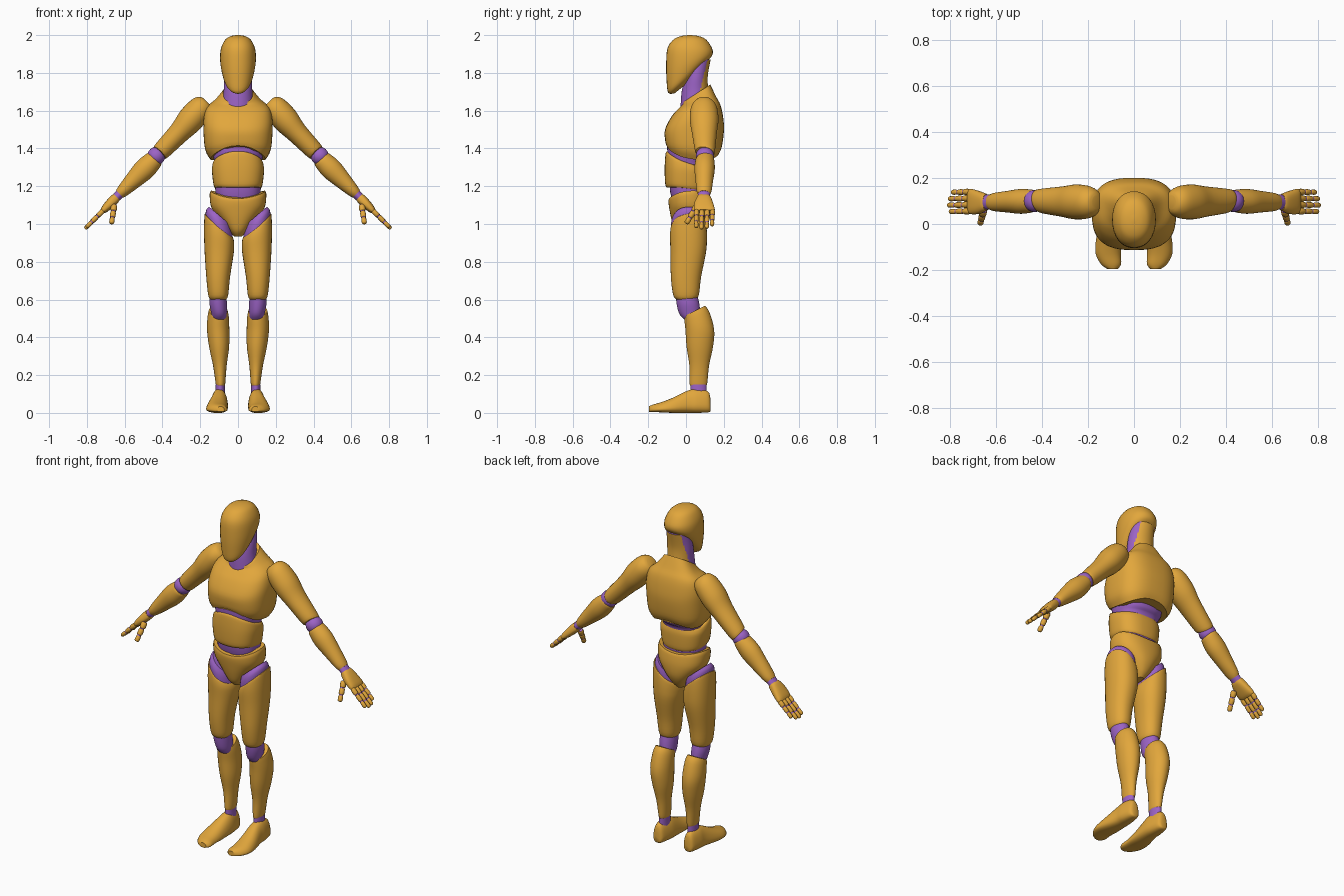
import bpy, bmesh, math
from mathutils import Vector, Matrix

cube = bpy.data.objects.get("Cube")
if cube:
    bpy.data.objects.remove(cube, do_unlink=True)


def material(name, rgb):
    mat = bpy.data.materials.new(name)
    mat.use_nodes = True
    mat.diffuse_color = (*rgb, 1)
    shader = mat.node_tree.nodes["Principled BSDF"]
    shader.inputs["Base Color"].default_value = mat.diffuse_color
    return mat


SHELL = material("amber shell", (.76, .385, .045))
JOINT = material("violet joint", (.33, .125, .56))
PARTS = []


def ring(height, width, depth=None, y=0, tilt=0, arch=0, lean=0, x=0):
    """Cross-section: half width and depth, centre, slope along y, droop of the sides, slope along x."""
    return Vector((height, width, depth or width, y, tilt, arch, lean, x))


def interpolate(rings, steps):
    """Catmull-Rom curve through the cross-sections."""
    padded = [rings[0], *rings, rings[-1]]
    result = []
    for before, start, end, after in zip(padded, padded[1:], padded[2:], padded[3:]):
        for k in range(steps):
            t = k / steps
            slope_a, slope_b = (end - before) / 2, (after - start) / 2
            gap = end - start
            result.append(start + slope_a * t + (gap * 3 - slope_a * 2 - slope_b) * t ** 2
                          + (slope_a + slope_b - gap * 2) * t ** 3)
    return result + [rings[-1]]


def superellipse(wave, power):
    return math.copysign(abs(wave) ** (2 / power), wave)


def loft(name, mat, rings, frame=Matrix.Identity(4), side=1, power=2, sides=32, steps=4, taper=0):
    """Skin a row of cross-sections; taper narrows the top half of each one."""
    bm = bmesh.new()
    loops = []
    for height, width, depth, y, tilt, arch, lean, x in interpolate(rings, steps):
        loop = []
        for i in range(sides):
            angle = math.tau * i / sides
            u = superellipse(math.cos(angle), power)
            v = superellipse(math.sin(angle), power)
            point = frame @ Vector((x + width * u * (1 - taper * (1 + v)), y + depth * v,
                                    height + lean * width * u + tilt * depth * v - arch * u * u))
            point.x *= side
            loop.append(bm.verts.new(point))
        loops.append(loop)
    for low, high in zip(loops, loops[1:]):
        for i in range(sides):
            bm.faces.new((low[i - 1], low[i], high[i], high[i - 1]))
    bm.faces.new(loops[0])
    bm.faces.new(loops[-1])
    bmesh.ops.recalc_face_normals(bm, faces=bm.faces)
    mesh = bpy.data.meshes.new(name)
    bm.to_mesh(mesh)
    bm.free()
    mesh.materials.append(mat)
    part = bpy.data.objects.new(name, mesh)
    bpy.context.collection.objects.link(part)
    PARTS.append(part)
    return part


def limb_frame(start, end):
    """Local z runs from start to end, local y stays near world y."""
    z = (end - start).normalized()
    x = Vector((0, 1, 0)).cross(z).normalized()
    rotation = Matrix((x, z.cross(x), z)).transposed().to_4x4()
    return Matrix.Translation(start) @ rotation


def ball(name, centre, radius, side):
    angles = [math.radians(degrees) for degrees in range(-85, 86, 17)]
    rings = [ring(radius * math.sin(a), radius * math.cos(a)) for a in angles]
    loft(name, JOINT, rings, Matrix.Translation(centre), side, steps=1)


def digit(name, start, end, radius, side):
    """Three shell segments strung on a thin joint core."""
    frame, length = limb_frame(start, end), (end - start).length
    core = [ring(0, radius * .8), ring(length * .9, radius * .65)]
    loft(name + "_core", JOINT, core, frame, side, sides=12, steps=1)
    gap, bevel = length * .02, length * .05
    for k, tip in enumerate((.8, .8, .5)):
        low, high = length * k / 3 + gap, length * (k + 1) / 3 - gap
        girth = radius * (1 - k / 10)
        segment = [ring(low, girth * .8), ring(low + bevel, girth),
                   ring(high - bevel, girth), ring(high, girth * tip)]
        loft(f"{name}_segment_{k + 1}", SHELL, segment, frame, side, sides=12, steps=2)


# Head
loft("head", SHELL, [
    ring(1.74, .034, .062, tilt=.8),
    ring(1.77, .07, .094, tilt=.8),
    ring(1.82, .088, .115, y=.012, tilt=.5),
    ring(1.875, .095, .123, y=.018, tilt=.2),
    ring(1.93, .09, .118, y=.02),
    ring(1.975, .068, .088, y=.02),
    ring(1.994, .04, .05, y=.02),
    ring(2, .006, .008, y=.02)], power=2.15)

# Neck: shell at the nape, joint colour at front and sides
neck = loft("neck", JOINT, [
    ring(1.6, .088, .08, y=.05),
    ring(1.7, .076, .071, y=.048),
    ring(1.78, .075, .06, y=.055),
    ring(1.87, .068, .06, y=.07)], sides=64, steps=8)
neck.data.materials.append(SHELL)
for face in neck.data.polygons:
    if face.center.y > .06 + (face.center.z - 1.65) / 4:
        face.material_index = 1

# Torso
loft("chest", SHELL, [
    ring(1.393, .145, .138, y=.035, tilt=-.16, arch=.05),
    ring(1.425, .174, .15, y=.04, tilt=-.1, arch=.03),
    ring(1.5, .183, .156, y=.045),
    ring(1.57, .18, .136, y=.06),
    ring(1.62, .163, .112, y=.07, tilt=.1),
    ring(1.655, .12, .088, y=.07, tilt=.25),
    ring(1.69, .08, .074, y=.054, tilt=.65)], power=2.7, sides=48)
loft("abdomen", SHELL, [
    ring(1.18, .122, .1, tilt=-.12, arch=-.01),
    ring(1.2, .13, .11, tilt=-.12, arch=-.01),
    ring(1.28, .138, .113, tilt=-.15),
    ring(1.335, .134, .108, tilt=-.35, arch=.02),
    ring(1.35, .127, .1, tilt=-.35, arch=.025)], power=2.5, sides=40)
loft("torso_core", JOINT, [
    ring(1.06, .1, .07, y=.02),
    ring(1.17, .12, .094, y=.01),
    ring(1.3, .12, .098, y=.01),
    ring(1.36, .132, .117, y=.018, tilt=-.2),
    ring(1.43, .142, .13, y=.032, tilt=-.1)], power=2.4)
loft("pelvis", SHELL, [
    ring(.935, .022, .05, y=.02),
    ring(.965, .05, .078, y=.02),
    ring(1.02, .092, .1, y=.024),
    ring(1.085, .14, .109, y=.02),
    ring(1.13, .15, .107, y=.014, tilt=.1, arch=-.02),
    ring(1.145, .145, .102, y=.012, tilt=.1, arch=-.03)], power=2.3, sides=40)

# Limb frames; the foot's local z points forwards and its local y up
ARM = limb_frame(Vector((.2, .095, 1.61)), Vector((.44, .1, 1.375)))
FORE = limb_frame(Vector((.43, .1, 1.355)), Vector((.635, .095, 1.15)))
LEG = Matrix.Translation((.1, 0, 0))
FOOT = LEG @ Matrix.Rotation(math.pi / 2, 4, "X")

for side, tag in ((1, "left_"), (-1, "right_")):
    # Leg
    loft(tag + "hip", JOINT, [
        ring(.95, .071, .09, y=.012, lean=.85),
        ring(1.01, .07, .09, y=.012, lean=.85),
        ring(1.04, .06, .08, y=.016, lean=.85, x=-.007)], LEG, side)
    loft(tag + "thigh", SHELL, [
        ring(.6, .042, .05, x=.005),
        ring(.625, .053, .068, x=.005),
        ring(.72, .063, .08, x=.005),
        ring(.85, .077, .094, y=.012, lean=.1),
        ring(.93, .08, .098, y=.013, lean=.5),
        ring(.982, .077, .095, y=.013, lean=.85, tilt=.12),
        ring(.992, .071, .09, y=.013, lean=.85, tilt=.12)], LEG, side, power=2.2)
    loft(tag + "knee", JOINT, [
        ring(.48, .035, y=.045),
        ring(.52, .04, .055, y=.022),
        ring(.58, .046, .06, y=.01, x=.005),
        ring(.64, .042, .055, x=.005)], LEG, side)
    loft(tag + "shin", SHELL, [
        ring(.145, .023, .043, y=.065, x=-.007),
        ring(.16, .026, .047, y=.066, x=-.007),
        ring(.25, .036, .052, y=.07, x=-.004),
        ring(.35, .053, .07, y=.073),
        ring(.44, .059, .076, y=.073, x=.005),
        ring(.51, .056, .066, y=.058, tilt=.35, x=.005),
        ring(.54, .05, .055, y=.045, tilt=.5, x=.005)], LEG, side)
    loft(tag + "ankle", JOINT, [
        ring(.09, .025, .044, y=.066, x=-.006),
        ring(.15, .024, .043, y=.066, x=-.006)], LEG, side, steps=1)
    loft(tag + "foot", SHELL, [
        ring(-.13, .02, .03, y=.04),
        ring(-.117, .038, .055, y=.058),
        ring(-.06, .052, .063, y=.063),
        ring(-.015, .056, .06, y=.06),
        ring(.07, .066, .04, y=.04, x=.01),
        ring(.13, .065, .027, y=.03, x=.012),
        ring(.175, .052, .02, y=.024),
        ring(.197, .025, .014, y=.02, x=-.007)], FOOT, side, power=2.5, taper=.2)

    # Arm
    loft(tag + "upper_arm", SHELL, [
        ring(-.052, .025, .03),
        ring(-.04, .05),
        ring(0, .066, .07),
        ring(.08, .07, .076, x=.005),
        ring(.17, .057, .066, x=.012),
        ring(.3, .048, .053, tilt=.2, x=.016),
        ring(.318, .04, .045, tilt=.25, x=.016)], ARM, side)
    ball(tag + "elbow", (.433, .1, 1.36), .048, side)
    loft(tag + "forearm", SHELL, [
        ring(.01, .044, tilt=-.15),
        ring(.026, .05, tilt=-.1),
        ring(.09, .057, .054),
        ring(.17, .047),
        ring(.25, .034, .04),
        ring(.278, .027, .032)], FORE, side)
    loft(tag + "wrist", JOINT, [ring(.265, .026, .032), ring(.32, .022, .033)],
         FORE, side, steps=1)

    # Hand
    loft(tag + "palm", SHELL, [
        ring(.3, .022, .034),
        ring(.315, .026, .04),
        ring(.35, .025, .05),
        ring(.39, .02, .055, y=.004),
        ring(.408, .013, .052, y=.006)], FORE, side, power=2.6)
    for k, reach in enumerate((.53, .54, .535, .515)):
        y = .028 * k - .037
        digit(f"{tag}finger_{k + 1}", FORE @ Vector((0, y, .4)),
              FORE @ Vector((0, y, reach)), .0135, side)
    digit(tag + "thumb", Vector((.655, .06, 1.1)), Vector((.67, 0, 1)), .0165, side)

# Smooth shading with crisp rims
bpy.ops.object.select_all(action='DESELECT')
for part in PARTS:
    part.select_set(True)
bpy.context.view_layer.objects.active = PARTS[0]
bpy.ops.object.shade_smooth_by_angle(angle=math.radians(42))
